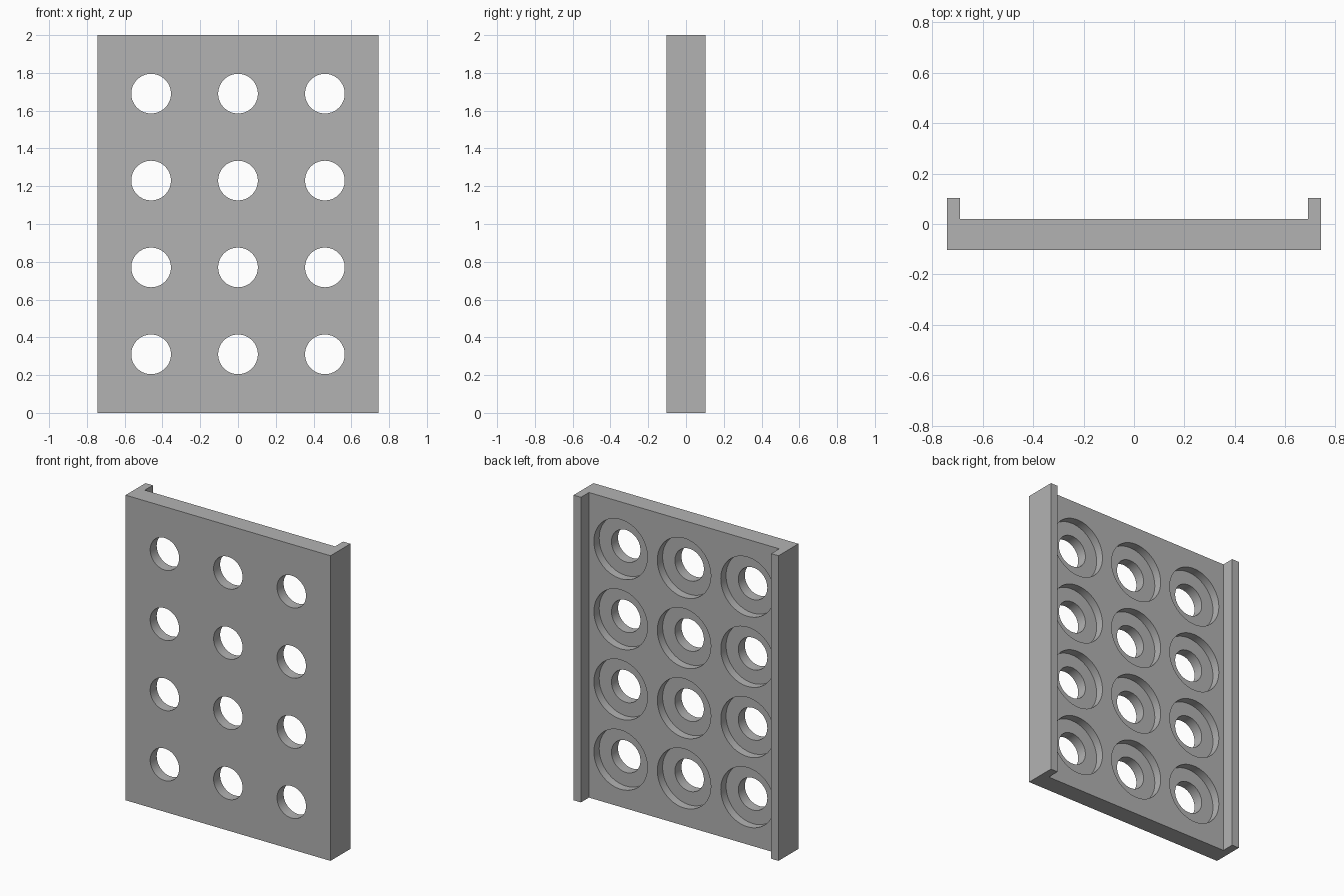
import bpy
import bmesh
import math

cube = bpy.data.objects.get("Cube")
if cube:
    bpy.data.objects.remove(cube, do_unlink=True)

# Overall sizes
HALF_W, HEIGHT = 0.743, 2.0
FRONT, PANEL_BACK, LIP_BACK = -0.103, 0.02, 0.103
LIP_INNER = 0.69
HOLE_R, RECESS_R, RECESS_DEPTH = 0.105, 0.194, 0.055
PITCH, SEGMENTS = 0.46, 64

# Plain grey material
grey = bpy.data.materials.new("grey")
grey.use_nodes = True
colour = (0.448, 0.448, 0.448, 1)
grey.diffuse_color = colour
grey.node_tree.nodes["Principled BSDF"].inputs["Base Color"].default_value = colour


def make_object(name, bm):
    bmesh.ops.recalc_face_normals(bm, faces=bm.faces)
    mesh = bpy.data.meshes.new(name)
    bm.to_mesh(mesh)
    bm.free()
    mesh.materials.append(grey)
    obj = bpy.data.objects.new(name, mesh)
    bpy.context.collection.objects.link(obj)
    return obj


# Panel: shallow channel profile extruded upwards
half = [(HALF_W, FRONT), (HALF_W, LIP_BACK), (LIP_INNER, LIP_BACK), (LIP_INNER, PANEL_BACK)]
profile = half + [(-x, y) for x, y in reversed(half)]
bm = bmesh.new()
base = bm.faces.new([bm.verts.new((x, y, 0)) for x, y in profile])
top = bmesh.ops.extrude_face_region(bm, geom=[base])["geom"]
bmesh.ops.translate(bm, vec=(0, 0, HEIGHT),
                    verts=[v for v in top if isinstance(v, bmesh.types.BMVert)])
panel = make_object("perforated_panel", bm)

# Stepped cutters: through hole in front, wider recess behind
floor_y = PANEL_BACK - RECESS_DEPTH
steps = [(HOLE_R, FRONT - 0.1), (HOLE_R, floor_y),
         (RECESS_R, floor_y), (RECESS_R, PANEL_BACK + 0.05)]
bm = bmesh.new()
for column in range(3):
    for row in range(4):
        cx = (column - 1) * PITCH
        cz = HEIGHT / 2 + (row - 1.5) * PITCH
        rings = []
        for radius, y in steps:
            angles = [math.tau * i / SEGMENTS for i in range(SEGMENTS)]
            rings.append([bm.verts.new((cx + radius * math.cos(a), y, cz + radius * math.sin(a)))
                          for a in angles])
        for a, b in zip(rings, rings[1:]):
            for i in range(SEGMENTS):
                j = (i + 1) % SEGMENTS
                bm.faces.new((a[i], a[j], b[j], b[i]))
        bm.faces.new(rings[0])
        bm.faces.new(rings[-1])
cutter = make_object("hole_cutter", bm)
cutter.hide_render = True

# Cut the holes, then drop the cutter
cut = panel.modifiers.new("holes", 'BOOLEAN')
cut.operation = 'DIFFERENCE'
cut.solver = 'EXACT'
cut.object = cutter
bpy.ops.object.select_all(action='DESELECT')
panel.select_set(True)
bpy.context.view_layer.objects.active = panel
bpy.ops.object.modifier_apply(modifier=cut.name)
bpy.data.objects.remove(cutter, do_unlink=True)
bpy.ops.object.shade_smooth_by_angle(angle=math.radians(30))
